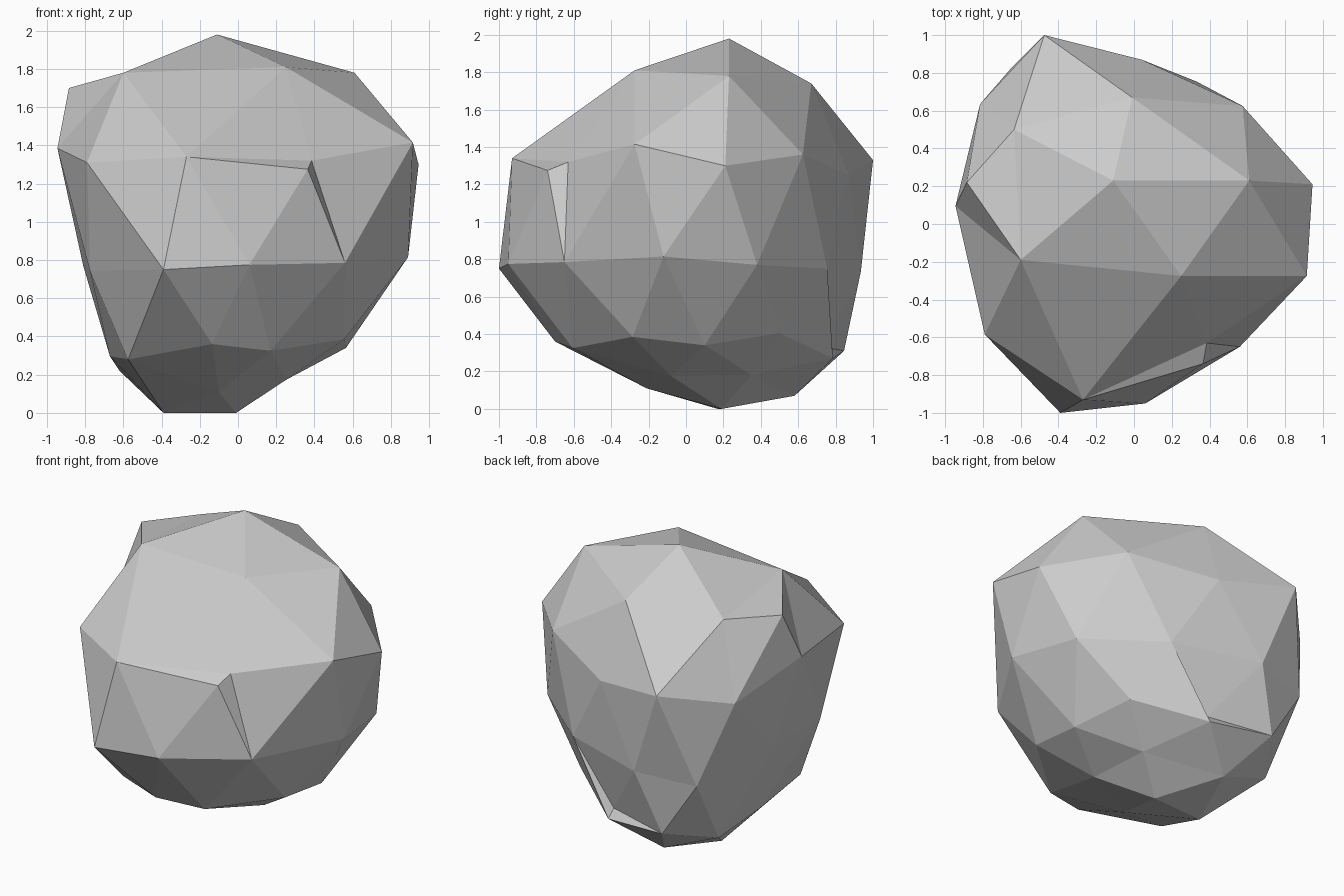
import bpy, bmesh
from mathutils import Vector

# Boulder corner points, ring by ring from the crown to the base
CORNERS = [
    # crown
    (-.11, .23, 1.98), (.61, .23, 1.78), (.25, -.275, 1.81),
    (-.6, -.19, 1.78), (-.635, .5, 1.71), (-.01, .67, 1.74),
    # upper ring, with the chipped left and front edges
    (-.885, .22, 1.70), (-.945, .095, 1.385), (-.79, -.585, 1.31),
    (-.27, -.93, 1.34), (.365, -.74, 1.275), (.385, -.63, 1.32),
    (.915, -.275, 1.415), (.945, .21, 1.3), (.575, .625, 1.36),
    (.04, .87, 1.25), (-.475, 1.0, 1.33), (-.815, .635, 1.23),
    # middle ring
    (-.39, -1.0, .75), (.06, -.95, .775), (.56, -.65, .785),
    (.89, -.12, .815), (.785, .38, .77), (.33, .755, .75),
    (-.26, .935, .735), (-.655, .82, .69), (-.81, .2, .77),
    (-.775, -.35, .745),
    # lower ring, with the chipped back edge
    (-.135, -.7, .36), (.17, -.605, .325), (.555, -.285, .385),
    (.565, .1, .34), (.45, .5, .405), (.03, .74, .33), (.04, .785, .27),
    (-.41, .845, .31), (-.62, .53, .22), (-.67, .14, .295),
    (-.575, -.42, .28),
    # base
    (-.1, -.21, .11), (.255, -.08, .175), (-.01, .19, 0),
    (.22, .35, .18), (-.24, .58, .07), (-.39, .17, 0),
]
CENTRE = Vector((0, 0, 1))

# Skin the corners on a near-sphere, then pull them to their real radius,
# which keeps the chipped, concave corners in the surface
bm = bmesh.new()
target = {}
for co in CORNERS:
    d = Vector(co) - CENTRE
    v = bm.verts.new(CENTRE + d.normalized() * d.length ** 0.03)
    target[v] = Vector(co)
bmesh.ops.convex_hull(bm, input=bm.verts[:], use_existing_faces=False)
for v in bm.verts:
    v.co = target[v]
bmesh.ops.recalc_face_normals(bm, faces=bm.faces[:])

mesh = bpy.data.meshes.new("boulder")
bm.to_mesh(mesh)
bm.free()
boulder = bpy.data.objects.new("boulder", mesh)
bpy.context.collection.objects.link(boulder)
